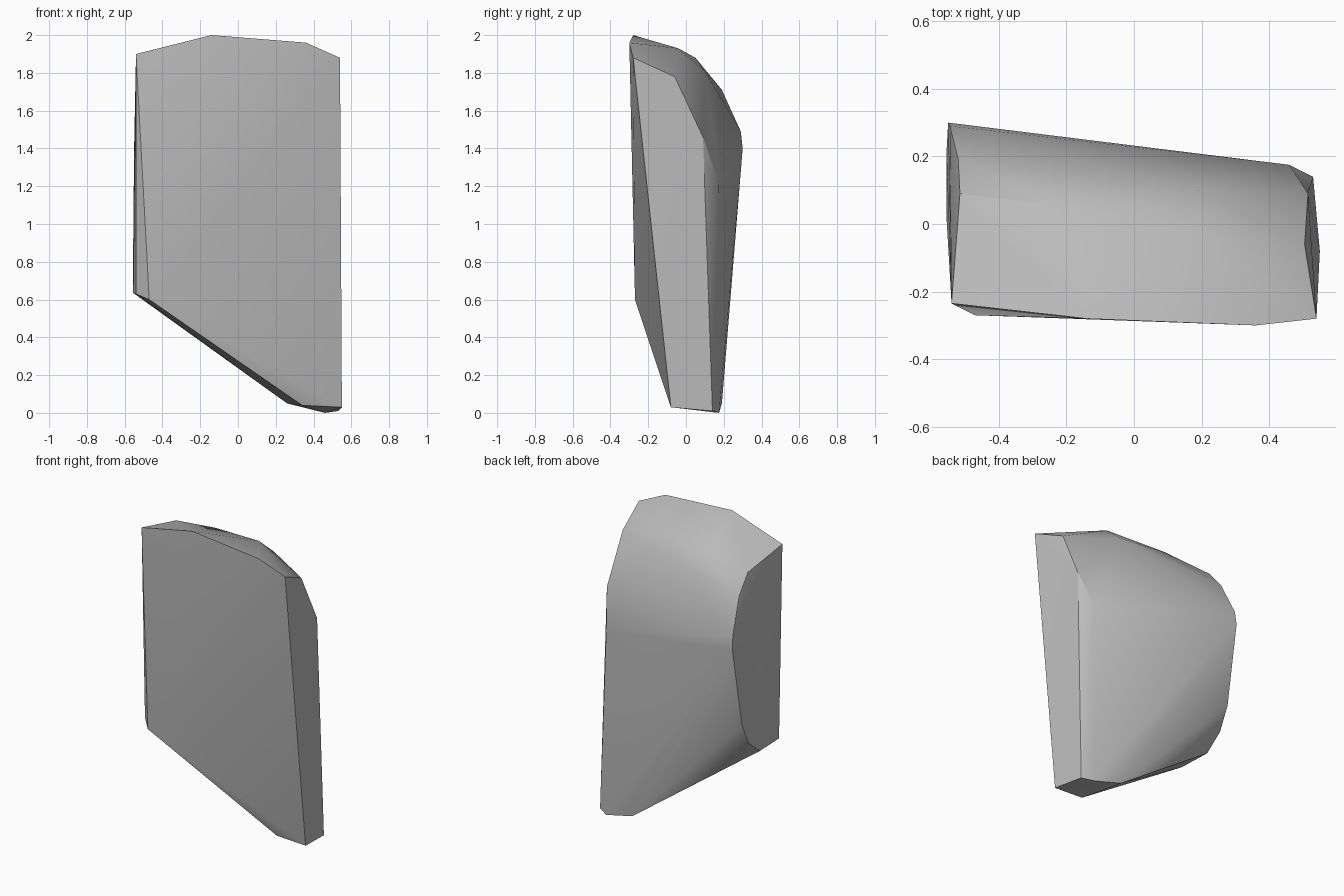
import bpy
import bmesh
import math


def remove_default_cube():
    cube = bpy.data.objects.get("Cube")
    if cube is not None:
        bpy.data.objects.remove(cube, do_unlink=True)


def make_material(name, color):
    material = bpy.data.materials.new(name)
    material.use_nodes = True
    material.diffuse_color = color
    for node in material.node_tree.nodes:
        if node.type == "BSDF_PRINCIPLED":
            node.inputs["Base Color"].default_value = color
    return material


def build_hull(name, profiles, material):
    """Wrap a convex skin around the corner points of several profiles."""
    bm = bmesh.new()
    for profile in profiles:
        for corner in profile:
            bm.verts.new(corner)
    result = bmesh.ops.convex_hull(bm, input=bm.verts[:])
    unused = set(result["geom_interior"]) | set(result["geom_unused"])
    loose = [item for item in unused
             if isinstance(item, bmesh.types.BMVert) and item.is_valid]
    bmesh.ops.delete(bm, geom=loose, context="VERTS")
    # Merge nearly coplanar triangles into the broad chipped facets
    bmesh.ops.dissolve_limit(bm, angle_limit=math.radians(1),
                             verts=bm.verts[:], edges=bm.edges[:])
    bmesh.ops.recalc_face_normals(bm, faces=bm.faces[:])

    mesh = bpy.data.meshes.new(name)
    bm.to_mesh(mesh)
    bm.free()
    mesh.materials.append(material)
    rock = bpy.data.objects.new(name, mesh)
    bpy.context.collection.objects.link(rock)
    return rock


def smooth_shade(obj, degrees):
    bpy.ops.object.select_all(action="DESELECT")
    obj.select_set(True)
    bpy.context.view_layer.objects.active = obj
    bpy.ops.object.shade_smooth_by_angle(angle=math.radians(degrees))


remove_default_cube()
stone_grey = make_material("stone grey", (0.5, 0.5, 0.5, 1))

# Broad front slab, clockwise from its upper corner
front_outline = [
    (-.54, -.235, 1.9), (-.14, -.28, 2), (.36, -.3, 1.96), (.54, -.28, 1.88),
    (.55, -.08, .03), (.34, -.08, .04), (-.47, -.27, .6),
]
# Tall narrow end and its chamfer
tall_end = [
    (.505, -.06, 1.78), (.515, .09, 1.46), (.53, .14, .01),
    (.46, .175, 1.22), (.46, .175, 0),
]
# Short rounded end
short_end = [
    (-.515, .09, 1.83), (-.52, .19, 1.71), (-.545, .29, 1.49),
    (-.55, .3, 1.4), (-.555, .21, .88), (-.555, .14, .73),
    (-.555, .02, .635), (-.54, -.2, .63),
]
# Rounded crown and lower back corner
crown = [(-.2, .05, 1.88), (.18, -.04, 1.93), (.19, .1, 1.81)]
back_foot = [(.26, .19, .05)]

rock = build_hull("rock_slab",
                  [front_outline, tall_end, short_end, crown, back_foot],
                  stone_grey)
smooth_shade(rock, 30)
